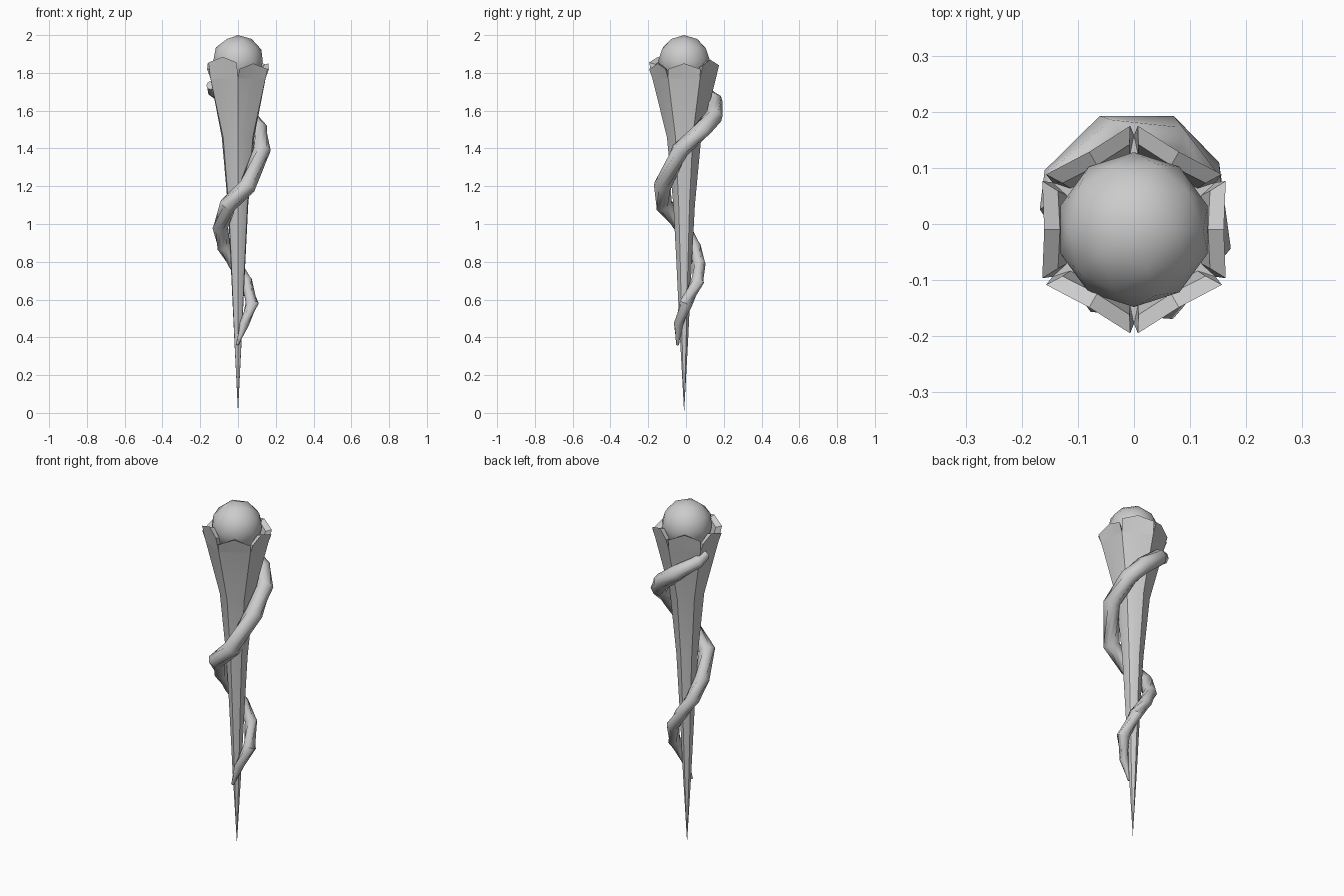
import bpy, bmesh
from math import sin, cos, radians
from mathutils import Vector

if "Cube" in bpy.data.objects:
    bpy.data.objects.remove(bpy.data.objects["Cube"])

CY = -0.01  # shaft axis sits slightly forward


def polar(deg, r, z, cy=CY):
    return Vector((r * cos(radians(deg)), cy + r * sin(radians(deg)), z))


def finish(bm, name, angle):
    bmesh.ops.recalc_face_normals(bm, faces=bm.faces[:])
    me = bpy.data.meshes.new(name)
    bm.to_mesh(me)
    bm.free()
    ob = bpy.data.objects.new(name, me)
    bpy.context.collection.objects.link(ob)
    bpy.ops.object.select_all(action='DESELECT')
    ob.select_set(True)
    bpy.context.view_layer.objects.active = ob
    bpy.ops.object.shade_smooth_by_angle(angle=radians(angle))
    return ob


def bridge(bm, a, b):
    n = len(a)
    for i in range(n):
        bm.faces.new((a[i], a[(i + 1) % n], b[(i + 1) % n], b[i]))


# Tapered shaft: round below, hexagonal at the top (z, corner radius, mid radius)
bm = bmesh.new()
rings = []
for z, rc, rm in [(0.4, .022, .02), (0.8, .041, .039), (1.1, .057, .054),
                  (1.46, .091, .086), (1.77, .168, .146)]:
    rings.append([bm.verts.new(polar(30 + 30 * i, rm if i % 2 else rc, z))
                  for i in range(12)])
tip = bm.verts.new(polar(0, 0, 0))
for i in range(12):
    bm.faces.new((tip, rings[0][(i + 1) % 12], rings[0][i]))
for a, b in zip(rings, rings[1:]):
    bridge(bm, a, b)
bm.faces.new(rings[-1])
finish(bm, "shaft", 40)

# Six petals around the rim, each a thin solid with a raised middle
for k, lift in enumerate([0, .02, .02, 0, .035, 0]):
    c = 60 * k
    bm = bmesh.new()
    low, high = [], []
    for a, rb, rt, zt in [(-30, .168, .185, 1.82), (0, .146, .16, 1.85),
                          (30, .168, .185, 1.82)]:
        low.append(polar(c + a, rb, 1.77))
        high.append(polar(c + a * .93, rt, zt + lift))
    for a, rb, rt, zt in [(27, .135, .152, 1.81), (0, .118, .132, 1.84),
                          (-27, .135, .152, 1.81)]:
        low.append(polar(c + a, rb, 1.77))
        high.append(polar(c + a, rt, zt + lift))
    lo = [bm.verts.new(p) for p in low]
    hi = [bm.verts.new(p) for p in high]
    bridge(bm, lo, hi)
    for loop in (lo, hi):
        bm.faces.new((loop[0], loop[1], loop[4], loop[5]))
        bm.faces.new((loop[1], loop[2], loop[3], loop[4]))
    finish(bm, f"petal_{k + 1}", 35)

# Orb held in the petals
bm = bmesh.new()
bmesh.ops.create_icosphere(bm, subdivisions=2, radius=0.138)
bmesh.ops.translate(bm, verts=bm.verts[:], vec=(0, CY, 1.862))
finish(bm, "orb", 60)

# Vine winding up the shaft (angle, z, path radius, tube radius)
path = [(-95, .36, .045, .008), (-50, .47, .052, .025), (0, .58, .075, .035),
        (57, .70, .074, .035), (105, .79, .072, .035), (150, .88, .085, .038),
        (190, .98, .095, .042), (245, 1.1, .128, .047), (292, 1.2, .135, .048),
        (346, 1.39, .13, .048), (398, 1.5, .14, .048), (430, 1.57, .158, .047),
        (467, 1.65, .158, .044), (510, 1.71, .15, .036), (532, 1.735, .145, .025)]
pts = [polar(a, r, z, 0) for a, z, r, _ in path]
bm = bmesh.new()
loops = []
for i, p in enumerate(pts):
    t = (pts[min(i + 1, len(pts) - 1)] - pts[max(i - 1, 0)]).normalized()
    out = Vector((p.x, p.y, 0))
    out = (out - t * out.dot(t)).normalized()
    side = t.cross(out)
    rad = path[i][3]
    loops.append([bm.verts.new(p + rad * (out * cos(radians(45 * j)) + side * sin(radians(45 * j))))
                  for j in range(8)])
for a, b in zip(loops, loops[1:]):
    bridge(bm, a, b)
bm.faces.new(loops[0])
bm.faces.new(loops[-1])
finish(bm, "vine", 50)
